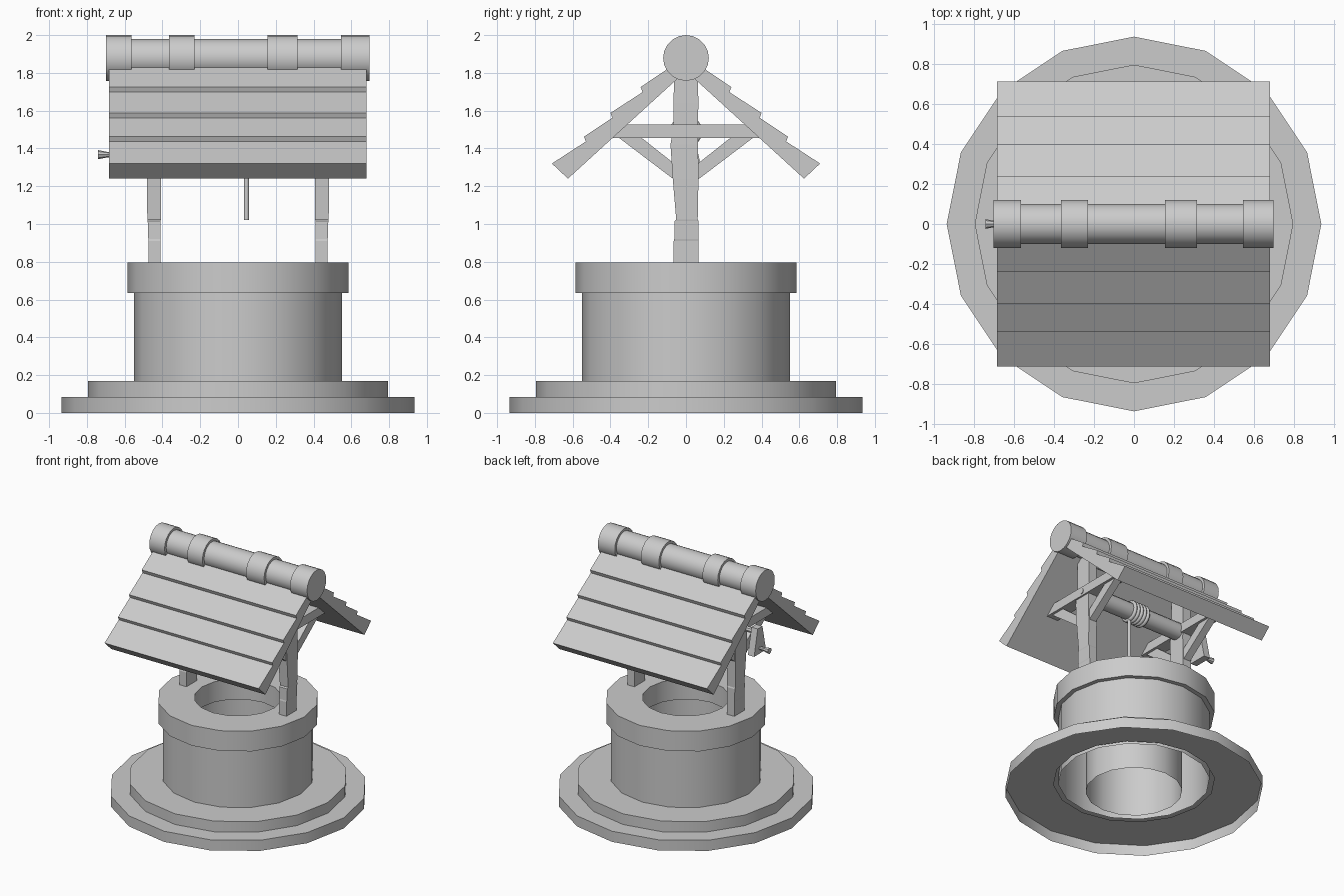
import bpy, bmesh
from math import sin, cos, pi

if "Cube" in bpy.data.objects:
    bpy.data.objects.remove(bpy.data.objects["Cube"])


def finish(name, bm, smooth=True):
    bmesh.ops.recalc_face_normals(bm, faces=bm.faces)
    me = bpy.data.meshes.new(name)
    bm.to_mesh(me)
    bm.free()
    ob = bpy.data.objects.new(name, me)
    bpy.context.collection.objects.link(ob)
    if smooth:
        bpy.ops.object.select_all(action='DESELECT')
        ob.select_set(True)
        bpy.context.view_layer.objects.active = ob
        bpy.ops.object.shade_smooth_by_angle(angle=0.56)
    return ob


def loft(bm, rings, cap=True, loop=False):
    """Skin a list of rings, each a list of points."""
    vs = [[bm.verts.new(p) for p in r] for r in rings]
    n = len(vs[0])
    pairs = list(zip(vs, vs[1:])) + ([(vs[-1], vs[0])] if loop else [])
    for a, b in pairs:
        for i in range(n):
            j = (i + 1) % n
            bm.faces.new((a[i], a[j], b[j], b[i]))
    if cap and not loop:
        bm.faces.new(vs[0][::-1])
        bm.faces.new(vs[-1])


def lathe(name, profile, sides=16, loop=False):
    """Spin an (r, z) profile around z."""
    bm = bmesh.new()
    loft(bm, [[(r * cos(2 * pi * i / sides), r * sin(2 * pi * i / sides), z)
               for i in range(sides)] for r, z in profile], False, loop)
    return finish(name, bm)


def rod(name, profile, z, sides=20):
    """Spin an (x, r) profile around a line along x."""
    bm = bmesh.new()
    loft(bm, [[(x, r * cos(2 * pi * i / sides), z + r * sin(2 * pi * i / sides))
               for i in range(sides)] for x, r in profile])
    return finish(name, bm)


def prism(name, pts, x0, x1):
    """Extrude a (y, z) outline along x."""
    bm = bmesh.new()
    loft(bm, [[(x, y, z) for y, z in pts] for x in (x0, x1)])
    return finish(name, bm, False)


# stepped base, open underneath
lathe("base_lower", [(.935, 0), (.935, .085), (.585, .085)])
lathe("base_upper", [(.795, .085), (.795, .17), (.55, .17)])

# well wall: outer skin, rim and inner shaft, open underneath
lathe("well_wall", [(.55, .085), (.55, .635), (.35, .635), (.35, 0)])
lathe("well_rim", [(.318, .635), (.585, .635), (.585, .797), (.318, .797)], loop=True)

# shingled roof, one stepped slab per side
roof = [(.625, 1.24), (.71, 1.32), (.53, 1.437), (.54, 1.462), (.39, 1.562),
        (.40, 1.588), (.23, 1.698), (.24, 1.725), (.07, 1.84), (0, 1.885), (0, 1.81)]
for s, side in ((1, "back"), (-1, "front")):
    prism("roof_" + side, [(s * y, z) for y, z in roof], -.683, .68)

# ridge log with thicker bands
rod("ridge_log", [(-.69, .1), (.69, .1)], 1.88)
for i, (a, b) in enumerate(((-.70, -.565), (-.365, -.23), (.155, .315), (.545, .695))):
    rod("ridge_band_%d" % i, [(a, .121), (b, .121)], 1.879)

# rough-hewn posts as (z, inner x, outer x, y min, y max), with braces and tie beams
post = [(.70, .41, .473, -.065, .066), (.91, .41, .473, -.065, .066),
        (.92, .41, .475, -.062, .066), (1.015, .41, .478, -.06, .066),
        (1.025, .407, .48, -.052, .062), (1.24, .407, .483, -.07, .066),
        (1.42, .407, .483, -.082, .064), (1.52, .41, .48, -.066, .062),
        (1.64, .41, .48, -.066, .066), (1.84, .41, .478, -.062, .06)]
for m, side in ((-1, "left"), (1, "right")):
    bm = bmesh.new()
    loft(bm, [[(m * a, c, z), (m * b, c, z), (m * b, d, z), (m * a, d, z)]
              for z, a, b, c, d in post])
    finish("post_" + side, bm, False)
    prism("tie_beam_" + side, [(-.41, 1.455), (.41, 1.455), (.33, 1.527), (-.33, 1.527)],
          m * .395, m * .495)
    for s, end in ((1, "back"), (-1, "front")):
        prism("brace_%s_%s" % (side, end),
              [(s * .05, 1.225), (s * .36, 1.46), (s * .24, 1.46), (s * .05, 1.31)],
              m * .415, m * .475)

# winch drum and axle
DRUM_Z = 1.49
rod("winch_drum", [(-.41, .066), (.41, .066)], DRUM_Z, 12)
rod("winch_axle", [(-.63, .022), (.5, .022)], DRUM_Z, 8)

# rope coils and hanging rope
for i in range(5):
    bpy.ops.mesh.primitive_torus_add(major_segments=16, minor_segments=6, major_radius=.072,
                                     minor_radius=.014, location=(.045 - i * .03, 0, DRUM_Z),
                                     rotation=(0, pi / 2, 0))
    bpy.context.object.name = "rope_coil_%d" % i
    bpy.ops.object.shade_smooth_by_angle(angle=1.2)
bpy.ops.mesh.primitive_cylinder_add(vertices=8, radius=.014, depth=.43, location=(.045, 0, 1.235))
bpy.context.object.name = "rope"
bpy.ops.object.shade_smooth_by_angle(angle=.9)

# crank arm and flared handle
prism("crank_arm", [(-.075, 1.325), (.075, 1.325), (.03, 1.53), (-.03, 1.53)], -.655, -.60)
rod("crank_handle", [(-.74, .024), (-.69, .014), (-.62, .014)], 1.367, 8)
